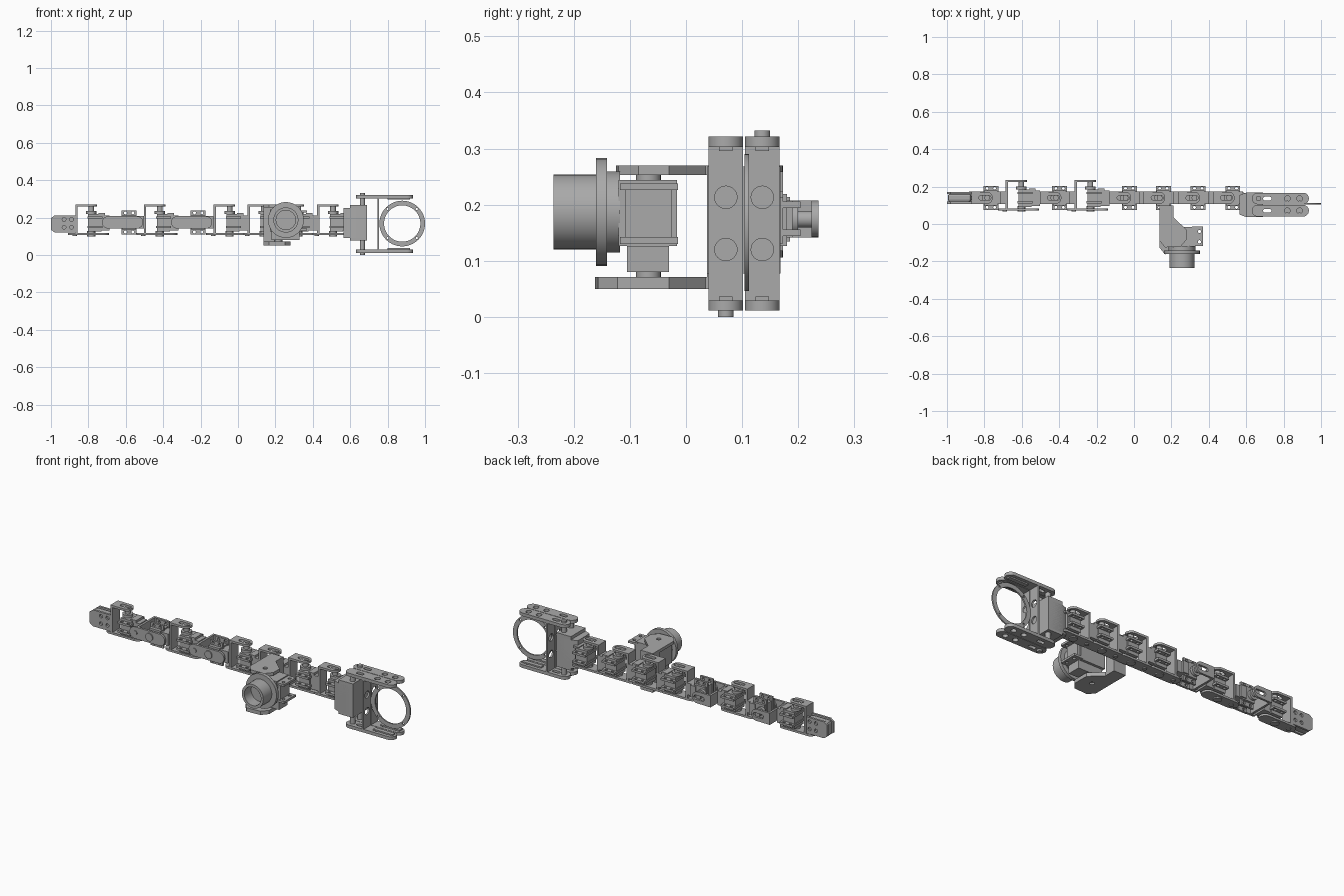
import bpy, bmesh, math
from mathutils import Matrix, Vector

cube = bpy.data.objects.get("Cube")
if cube:
    bpy.data.objects.remove(cube)

grey = bpy.data.materials.new("machined grey")
grey.use_nodes = True
GREY = (0.4, 0.4, 0.4, 1)
grey.diffuse_color = GREY
grey.node_tree.nodes["Principled BSDF"].inputs["Base Color"].default_value = GREY

I = Matrix.Identity(4)
AXES = {"z": I, "y": Matrix.Rotation(-math.pi / 2, 4, "X"), "x": Matrix.Rotation(math.pi / 2, 4, "Y")}


def finish(name, mesh, smooth=False):
    mesh.materials.clear()
    mesh.materials.append(grey)
    ob = bpy.data.objects.new(name, mesh)
    bpy.context.collection.objects.link(ob)
    if smooth:
        bpy.ops.object.select_all(action="DESELECT")
        ob.select_set(True)
        bpy.context.view_layer.objects.active = ob
        bpy.ops.object.shade_smooth_by_angle()
    return ob


def box(name, x, y, z, frame=I, bevel=0):
    """Box from three (low, high) ranges."""
    bm = bmesh.new()
    bmesh.ops.create_cube(bm, size=1)
    for v in bm.verts:
        v.co = Vector([(r[0] + r[1]) / 2 + c * (r[1] - r[0]) for c, r in zip(v.co, (x, y, z))])
    if bevel:
        bmesh.ops.bevel(bm, geom=bm.edges[:], offset=bevel, segments=2, affect="EDGES", profile=0.5)
    bm.transform(frame)
    mesh = bpy.data.meshes.new(name)
    bm.to_mesh(mesh)
    bm.free()
    return finish(name, mesh)


def circle(cx, cy, r, n=32):
    return [(cx + r * math.cos(math.tau * i / n), cy + r * math.sin(math.tau * i / n)) for i in range(n)]


def slot(x0, x1, r, cy=0, n=12):
    """Stadium outline along x."""
    arc = [math.pi * (i / n - 0.5) for i in range(n + 1)]
    right = [(x1 - r + r * math.cos(a), cy + r * math.sin(a)) for a in arc]
    return right + [(x0 + r - r * math.cos(a), cy - r * math.sin(a)) for a in arc]


def rect(x0, x1, y0, y1):
    return [(x0, y0), (x1, y0), (x1, y1), (x0, y1)]


def plate(name, outlines, low, high, frame=I):
    """Flat plate from an outline followed by its holes, from low to high on local z."""
    curve = bpy.data.curves.new(name, "CURVE")
    curve.dimensions = "2D"
    curve.fill_mode = "BOTH"
    curve.extrude = (high - low) / 2
    for pts in outlines:
        s = curve.splines.new("POLY")
        s.points.add(len(pts) - 1)
        for p, c in zip(s.points, pts):
            p.co = (c[0], c[1], 0, 1)
        s.use_cyclic_u = True
    tmp = bpy.data.objects.new(name + " outline", curve)
    bpy.context.collection.objects.link(tmp)
    dg = bpy.context.evaluated_depsgraph_get()
    mesh = bpy.data.meshes.new_from_object(tmp.evaluated_get(dg))
    bpy.data.objects.remove(tmp)
    bpy.data.curves.remove(curve)
    mesh.transform(frame @ Matrix.Translation((0, 0, (low + high) / 2)))
    return finish(name, mesh, True)


def rod(name, centre, r, low, high, axis="z", frame=I, bore=0):
    rings = [circle(0, 0, r)] + ([circle(0, 0, bore)] if bore else [])
    return plate(name, rings, low, high, frame @ Matrix.Translation(centre) @ AXES[axis])


CY, CZ = 0.14, 0.174          # centre line of the arm


def link(i, web, turned, reach):
    """Bracket, servo and coupling block of one joint; the axis is z, or y when turned."""
    f = Matrix.Translation((web, CY, CZ)) @ AXES["y" if turned else "z"]
    n = f"link_{i}_"
    w = 0.033
    s = 0.105                 # servo centre
    # bracket
    box(n + "bracket_web", (0, 0.012), (-w, w), (-0.06, 0.095), f)
    plate(n + "bracket_long_arm", [slot(-0.04, 0.18, w)], -0.068, -0.056, f)
    top = rect(0, 0.08, -w, w)[:2] + [p for p in slot(0, 0.115, w)[1:12]] + [(0, w)]
    plate(n + "bracket_short_arm", [top, slot(0.04, 0.105, 0.012)], 0.084, 0.096, f)
    rod(n + "screw", (-0.003, 0, 0), 0.012, -0.073, -0.06, "z", f)
    rod(n + "pivot", (s - 0.02, 0, 0), 0.022, -0.074, -0.045, "z", f)
    # servo
    box(n + "servo_body", (s - 0.036, s + 0.034), (-0.04, 0.04), (-0.048, 0.045), f)
    holes = [circle(s + a, b, 0.008, 12) for a in (-0.02, 0.02) for b in (-0.051, 0.051)]
    plate(n + "servo_flange", [rect(s - 0.04, s + 0.04, -0.064, 0.064)] + holes, 0.02, 0.032, f)
    plate(n + "servo_cradle", [rect(s - 0.04, s + 0.04, -0.064, 0.064)] + holes, -0.03, -0.018, f)
    rod(n + "servo_neck", (s - 0.02, 0, 0), 0.028, 0.045, 0.06, "z", f)
    rod(n + "servo_shaft", (s - 0.02, 0, 0), 0.015, 0.06, 0.085, "z", f)
    # coupling to the next joint
    box(n + "coupling", (s + 0.03, reach), (-w, w), (-0.043, 0.038), f)
    box(n + "coupling_lip", (s + 0.02, s + 0.055), (-w, w), (0.038, 0.05), f)


webs = [-0.87, -0.687, -0.503, -0.318, -0.13, 0.052, 0.238, 0.423]
for i, web in enumerate(webs):
    after = webs[i + 1] if i < 7 else 0.57
    link(i + 1, web, i in (1, 3), after - web)

# tail block with screw holes on its sides
box("tail_core", (-0.995, -0.87), (0.118, 0.162), (0.125, 0.207), bevel=0.012)
side = [(-0.87, 0.12), (-0.98, 0.12), (-1, 0.135), (-1, 0.197), (-0.98, 0.212), (-0.87, 0.212)]
for name, y in (("front", 0.108), ("back", 0.16)):
    holes = [circle(x, -z, 0.01, 16) for x in (-0.93, -0.89) for z in (0.148, 0.19)]
    plate(f"tail_side_{name}", [[(x, -z) for x, z in side]] + holes, y, y + 0.012, AXES["y"])

# gripper drive housing
plate("gripper_housing", [[(0.565, 0.05), (0.6, 0.037), (0.69, 0.037), (0.69, 0.168), (0.6, 0.168), (0.565, 0.155)]],
      0.09, 0.25)
box("gripper_housing_case", (0.6, 0.69), (0.037, 0.168), (0.077, 0.268))

# two gripper fingers
for name, y in (("front", 0.071), ("back", 0.136)):
    for end, z in (("upper", 0.303), ("lower", 0.011)):
        holes = [circle(x, y, 0.015, 20) for x in (0.82, 0.885)] + [slot(0.69, 0.735, 0.01, y)]
        plate(f"{name}_finger_{end}_arm", [slot(0.63, 0.935, 0.031, y)] + holes, z, z + 0.018)
        box(f"{name}_finger_{end}_pad", (0.8, 0.92), (y - 0.012, y + 0.012),
            (0.296, 0.304) if end == "upper" else (0.028, 0.036))
    f = Matrix.Translation((0.75, y, 0)) @ AXES["x"]
    holes = [circle(-z, 0, 0.02, 24) for z in (0.12, 0.213)]
    plate(f"{name}_finger_web", [rect(-0.305, -0.026, -0.031, 0.031)] + holes, -0.005, 0.005, f)
    rod(f"{name}_finger_web_plug", (0.745, y, 0.166), 0.012, 0, 0.006, "x")
rod("front_finger_pin", (0.665, 0.071, 0), 0.014, 0, 0.31)
rod("back_finger_pin", (0.665, 0.136, 0), 0.014, 0.02, 0.332)

# gripping ring
f = Matrix.Translation((0.878, 0.104, 0.168)) @ AXES["y"]
bolts = [circle(0.11 * math.cos(a), 0.11 * math.sin(a), 0.006, 10)
         for a in [math.pi * (k / 2 + 0.25) for k in range(4)]]
plate("gripping_ring", [circle(0, 0, 0.122, 64), circle(0, 0, 0.097, 64)] + bolts, 0, 0.008, f)

# camera yoke: wall and two cranked arms
box("yoke_wall", (0.137, 0.212), (0.037, 0.1), (0.052, 0.27))
crank = [(0.137, 0.1), (0.137, -0.09), (0.165, -0.125), (0.25, -0.12), (0.28, -0.085), (0.28, -0.03),
         (0.212, 0.035), (0.212, 0.1)]
plate("yoke_upper_arm", [crank, circle(0.215, -0.065, 0.012)], 0.253, 0.27)
low = [(x, y - 0.037 if y < -0.08 else y) for x, y in crank]
plate("yoke_lower_arm", [low, circle(0.215, -0.065, 0.012)], 0.05, 0.071)
rod("yoke_pivot", (0.215, -0.067, 0), 0.022, 0.06, 0.262)

# camera housing
box("camera_drive", (0.18, 0.33), (-0.105, -0.03), (0.08, 0.126))
box("camera_body", (0.172, 0.325), (-0.12, -0.016), (0.126, 0.244))
for name, z in (("upper", 0.226), ("lower", 0.13)):
    holes = [circle(0.35, y, 0.009, 12) for y in (-0.095, -0.04)]
    plate(f"camera_{name}_tab", [rect(0.31, 0.37, -0.118, -0.014)] + holes, z, z + 0.012)
box("camera_side", (0.325, 0.34), (-0.108, -0.026), (0.14, 0.232))

# lens barrel, open at the front
LENS = (0.256, 0, 0.187)
rod("lens_mount", LENS, 0.072, -0.142, -0.118, "y")
rod("lens_flange", LENS, 0.096, -0.16, -0.141, "y")
rod("lens_barrel", LENS, 0.067, -0.236, -0.155, "y", bore=0.052)
rod("lens_glass", LENS, 0.052, -0.175, -0.158, "y")
